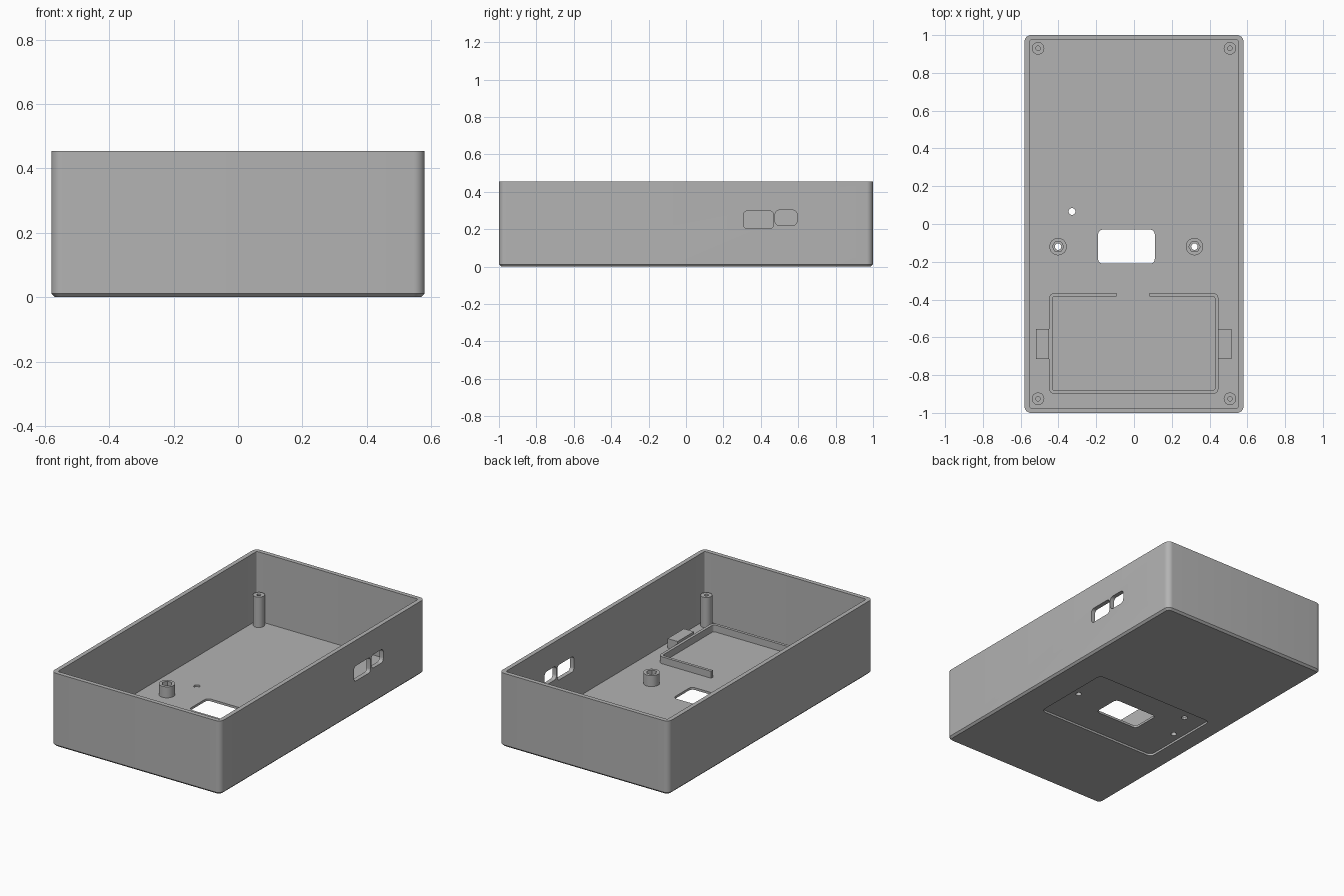
import bpy, bmesh, math

cube = bpy.data.objects.get("Cube")
if cube:
    bpy.data.objects.remove(cube, do_unlink=True)

grey = bpy.data.materials.new("plain_grey")
grey.use_nodes = True
grey.diffuse_color = (0.45, 0.45, 0.45, 1)
grey.node_tree.nodes["Principled BSDF"].inputs["Base Color"].default_value = (0.45, 0.45, 0.45, 1)

FLOOR = 0.027          # floor thickness
SINK = 0.01            # how far inner parts reach into the floor


def outline(x0, x1, y0, y1, r, steps=8):
    """Rounded rectangle, counter-clockwise."""
    if r == 0:
        return [(x1, y1), (x0, y1), (x0, y0), (x1, y0)]
    corners = [(x1 - r, y1 - r), (x0 + r, y1 - r), (x0 + r, y0 + r), (x1 - r, y0 + r)]
    pts = []
    for i, (cx, cy) in enumerate(corners):
        for k in range(steps + 1):
            a = math.pi / 2 * (i + k / steps)
            pts.append((cx + r * math.cos(a), cy + r * math.sin(a)))
    return pts


def circle(x, y, r, sides=32):
    return [(x + r * math.cos(math.tau * i / sides), y + r * math.sin(math.tau * i / sides))
            for i in range(sides)]


def loft(name, layers, sideways=False):
    """Closed solid through (outline, height) layers; sideways extrudes along x."""
    bm = bmesh.new()
    rings = []
    for pts, z in layers:
        rings.append([bm.verts.new((z, a, b) if sideways else (a, b, z)) for a, b in pts])
    n = len(rings[0])
    for low, high in zip(rings, rings[1:]):
        for i in range(n):
            j = (i + 1) % n
            bm.faces.new((low[i], low[j], high[j], high[i]))
    bm.faces.new(rings[0][::-1])
    bm.faces.new(rings[-1])
    bmesh.ops.recalc_face_normals(bm, faces=bm.faces)
    mesh = bpy.data.meshes.new(name)
    bm.to_mesh(mesh)
    bm.free()
    mesh.materials.append(grey)
    obj = bpy.data.objects.new(name, mesh)
    bpy.context.collection.objects.link(obj)
    return obj


def prism(name, pts, z0, z1, sideways=False):
    return loft(name, [(pts, z0), (pts, z1)], sideways)


def activate(obj):
    bpy.ops.object.select_all(action='DESELECT')
    obj.select_set(True)
    bpy.context.view_layer.objects.active = obj


def carve(obj, cutters):
    """Subtract every cutter, remove it, then smooth the rounded faces."""
    for cutter in cutters:
        cutter.hide_render = True
        mod = obj.modifiers.new("cut", 'BOOLEAN')
        mod.operation = 'DIFFERENCE'
        mod.solver = 'EXACT'
        mod.object = cutter
        activate(obj)
        bpy.ops.object.modifier_apply(modifier=mod.name)
        bpy.data.objects.remove(cutter, do_unlink=True)
    activate(obj)
    bpy.ops.object.shade_smooth_by_angle(angle=math.radians(30))


# Tray with a chamfered bottom edge
W, L, H, C, WALL = 0.58, 1.0, 0.455, 0.012, 0.027
wall_line = outline(-W, W, -L, L, 0.035)
foot_line = outline(-W + C, W - C, -L + C, L - C, 0.035 - C)
tray = loft("tray", [(foot_line, 0), (wall_line, C), (wall_line, H)])
standoffs = [(-0.402, -0.12), (0.32, -0.12)]
cuts = [
    prism("cavity", outline(WALL - W, W - WALL, WALL - L, L - WALL, 0.008), FLOOR, 1),
    prism("underside_recess", outline(-0.455, 0.375, -0.39, 0.14, 0.03), -0.1, 0.013),
    prism("window", outline(-0.19, 0.11, -0.21, -0.03, 0.025), -0.1, 0.1),
    prism("pin_hole", circle(-0.328, 0.066, 0.018), -0.1, 0.1),
    prism("large_port", outline(0.307, 0.468, 0.203, 0.297, 0.02), 0.5, 0.7, True),
    prism("small_port", outline(0.476, 0.594, 0.219, 0.302, 0.025), 0.5, 0.7, True),
]
cuts += [prism("screw_hole", circle(x, y, 0.017), -0.1, 0.1) for x, y in standoffs]
carve(tray, cuts)

# Standoffs with hexagonal nut pockets and through holes
for side, (x, y) in zip(("right", "left"), standoffs):
    standoff = prism(side + "_standoff", circle(x, y, 0.046), FLOOR - SINK, 0.095)
    carve(standoff, [prism("nut_pocket", circle(x, y, 0.03, 6), 0.06, 0.2),
                     prism("screw_hole", circle(x, y, 0.017), -0.1, 0.2)])

# Corner screw posts
for side, x in (("right", -0.508), ("left", 0.508)):
    for end, y in (("front", -0.925), ("back", 0.93)):
        post = prism(f"{end}_{side}_post", circle(x, y, 0.033), FLOOR - SINK, 0.215)
        carve(post, [prism("pilot_hole", circle(x, y, 0.012, 20), 0.06, 0.4)])

# Battery frame with a wire gap at the back
frame = prism("battery_frame", outline(-0.45, 0.447, -0.9, -0.365, 0.03), FLOOR - SINK, 0.07)
carve(frame, [prism("frame_inside", outline(-0.432, 0.429, -0.882, -0.383, 0.015), -0.1, 0.2),
              prism("wire_gap", outline(-0.092, 0.083, -0.5, -0.3, 0), -0.1, 0.2)])

# Blocks beside the battery frame
for side, x0, x1 in (("right", -0.518, -0.449), ("left", 0.446, 0.515)):
    prism(side + "_frame_block", outline(x0, x1, -0.715, -0.555, 0), FLOOR - SINK, 0.085)
